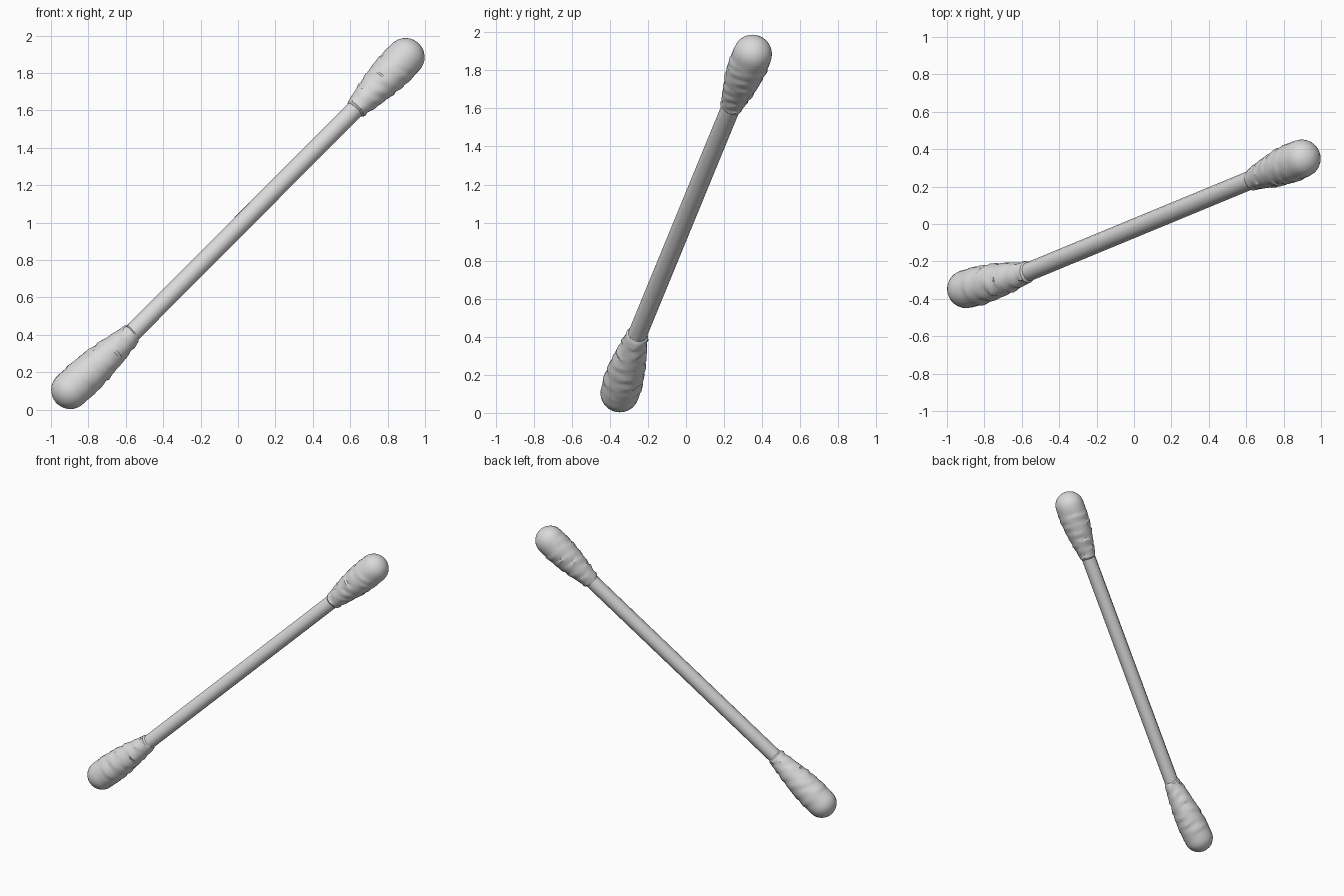
import bpy, bmesh, math, random
from mathutils import Vector

if "Cube" in bpy.data.objects:
    bpy.data.objects.remove(bpy.data.objects["Cube"])

random.seed(4)


def material(name, rgb):
    m = bpy.data.materials.new(name)
    m.diffuse_color = (*rgb, 1)
    m.use_nodes = True
    m.node_tree.nodes["Principled BSDF"].inputs["Base Color"].default_value = m.diffuse_color
    return m


cotton = material("cotton white", (0.7, 0.7, 0.7))
stick_mat = material("stick white", (0.7, 0.7, 0.7))


def loft(name, rings, direction, sides, mat, angle, wobble=None):
    """Skin round rings (centre, radius) set square to one direction."""
    d = direction.normalized()
    u = d.cross(Vector((0, 0, 1))).normalized()
    v = d.cross(u)
    bm = bmesh.new()
    loops = []
    for i, (c, r) in enumerate(rings):
        loop = []
        for k in range(sides):
            a = math.tau * k / sides
            rr = r + (wobble(i / (len(rings) - 1), a) if wobble else 0)
            loop.append(bm.verts.new(c + (u * math.cos(a) + v * math.sin(a)) * rr))
        loops.append(loop)
    for p, q in zip(loops, loops[1:]):
        for k in range(sides):
            n = (k + 1) % sides
            bm.faces.new((p[k], p[n], q[n], q[k]))
    bm.faces.new(loops[0])
    bm.faces.new(loops[-1])
    bmesh.ops.recalc_face_normals(bm, faces=bm.faces)
    me = bpy.data.meshes.new(name)
    bm.to_mesh(me)
    bm.free()
    me.materials.append(mat)
    ob = bpy.data.objects.new(name, me)
    bpy.context.collection.objects.link(ob)
    bpy.ops.object.select_all(action='DESELECT')
    ob.select_set(True)
    bpy.context.view_layer.objects.active = ob
    bpy.ops.object.shade_smooth_by_angle(angle=math.radians(angle))
    return ob


# Stick: slender rod running corner to corner
low = Vector((-0.57, -0.258, 0.405))
high = Vector((0.63, 0.238, 1.61))
axis = high - low
loft("stick", [(low - axis * 0.08, 0.05), (low + axis * 0.5, 0.05), (high + axis * 0.08, 0.05)],
     axis, 12, stick_mat, 35)

# Cotton profile: (fraction from neck to dome centre, radius)
PROFILE = [(0, 0.058), (0.1, 0.064), (0.3, 0.08), (0.55, 0.096), (0.8, 0.104), (1, 0.102)]


def radius_at(t):
    for (a, ra), (b, rb) in zip(PROFILE, PROFILE[1:]):
        if t <= b:
            return ra + (rb - ra) * (t - a) / (b - a)
    return PROFILE[-1][1]


def cotton_bud(name, neck, dome, phase):
    d = dome - neck
    n = d.normalized()
    rings = [(neck - n * 0.012, 0.046)]
    rings += [(neck + d * (i / 30), radius_at(i / 30)) for i in range(31)]
    # Rounded dome at the tip
    for i in range(1, 9):
        a = math.pi / 2 * i / 8.2
        rings.append((dome + n * 0.1 * math.sin(a), 0.102 * math.cos(a)))

    # Overlapping slanted wraps that fade out on the dome
    def wraps(t, a):
        turn = 8 * t + 0.5 * math.sin(a + phase) + 0.2 * math.sin(2 * a + phase)
        patch = 0.5 + 0.5 * math.sin(3 * a + 17 * t + phase)
        fade = max(0, min(1, (0.82 - t) / 0.2))
        return ((turn % 1) - 0.5) * 0.011 * patch * fade + random.uniform(-0.0012, 0.0012) * fade

    loft(name, rings, d, 24, cotton, 32, wraps)


cotton_bud("lower_cotton_bud", low, Vector((-0.898, -0.348, 0.104)), 0.6)
cotton_bud("upper_cotton_bud", high, Vector((0.897, 0.35, 1.886)), 2.4)
